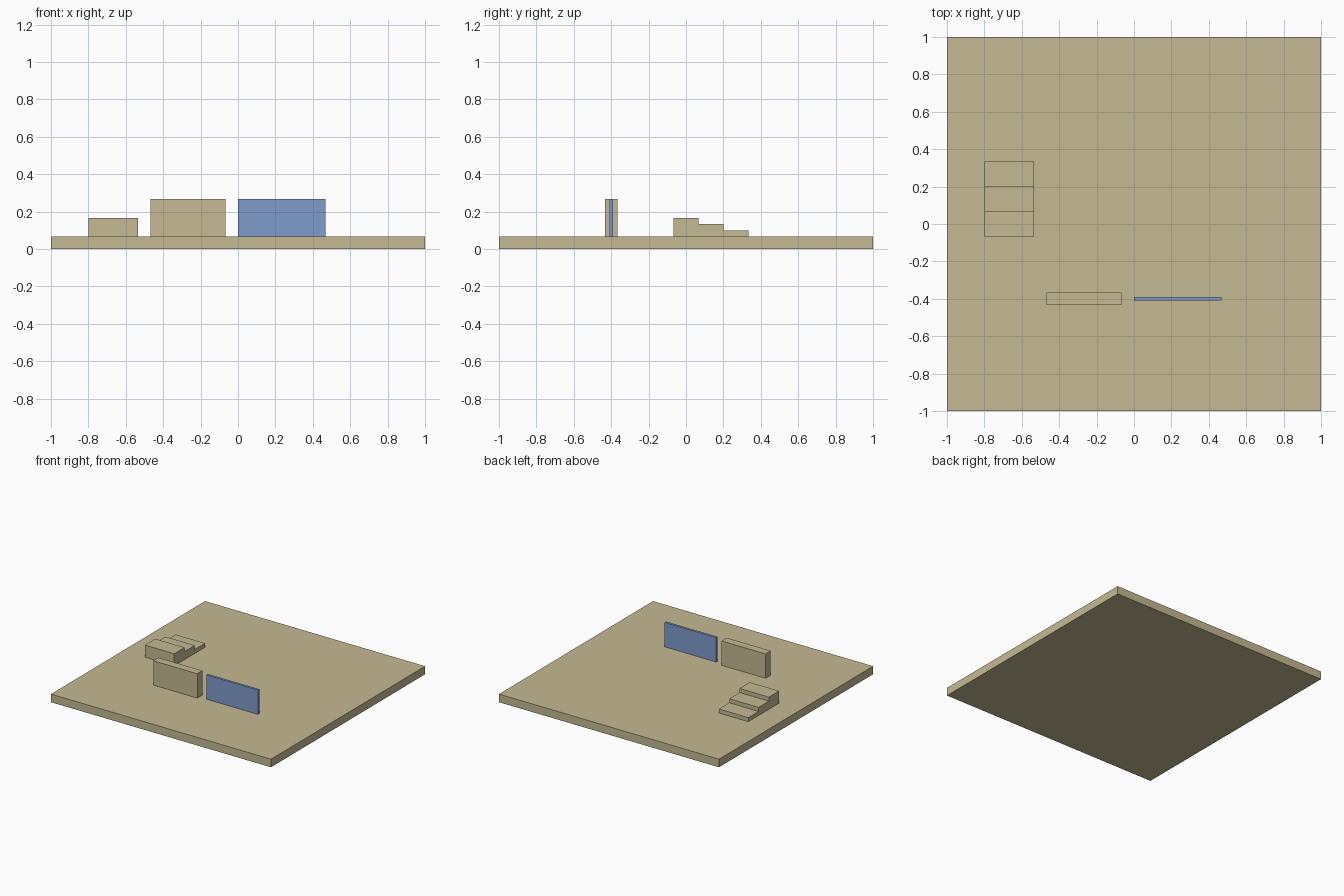
import bpy
import bmesh

default = bpy.data.objects.get("Cube")
if default:
    bpy.data.objects.remove(default, do_unlink=True)


def make_material(name, rgb):
    mat = bpy.data.materials.new(name)
    mat.use_nodes = True
    color = (*rgb, 1.0)
    mat.diffuse_color = color
    mat.node_tree.nodes["Principled BSDF"].inputs["Base Color"].default_value = color
    return mat


def extrude_profile(name, profile, x0, x1, mat):
    """Solid from a (y, z) outline swept along x."""
    bm = bmesh.new()
    face = bm.faces.new([bm.verts.new((x0, y, z)) for y, z in profile])
    swept = bmesh.ops.extrude_face_region(bm, geom=[face])["geom"]
    verts = [v for v in swept if isinstance(v, bmesh.types.BMVert)]
    bmesh.ops.translate(bm, verts=verts, vec=(x1 - x0, 0, 0))
    bmesh.ops.recalc_face_normals(bm, faces=bm.faces)
    mesh = bpy.data.meshes.new(name)
    bm.to_mesh(mesh)
    bm.free()
    mesh.materials.append(mat)
    obj = bpy.data.objects.new(name, mesh)
    bpy.context.collection.objects.link(obj)
    return obj


def box(name, x, y, z, mat):
    outline = [(y[0], z[0]), (y[1], z[0]), (y[1], z[1]), (y[0], z[1])]
    return extrude_profile(name, outline, x[0], x[1], mat)


sand = make_material("sand", (0.552, 0.491, 0.287))
blue = make_material("blue", (0.216, 0.332, 0.604))

U = 1 / 15          # module that all parts are sized by
TOP = U             # upper surface of the ground slab
WALL_Y = -6 * U     # centre line of wall and panel

# Ground slab
box("ground_slab", (-1, 1), (-1, 1), (0, TOP), sand)

# Solid wall and thin blue panel in line with it
box("wall", (-7 * U, -U), (WALL_Y - U / 2, WALL_Y + U / 2), (TOP, 4 * U), sand)
box("blue_panel", (0, 7 * U), (WALL_Y - 0.01, WALL_Y + 0.01), (TOP, 4 * U), blue)

# Stairs descending toward the back
STEPS, TREAD, RISE = 3, 2 * U, U / 2
outline = [(-U, TOP)]
for i in range(STEPS):
    z = TOP + (STEPS - i) * RISE
    outline += [(-U + i * TREAD, z), (-U + (i + 1) * TREAD, z)]
outline.append((-U + STEPS * TREAD, TOP))
extrude_profile("stairs", outline, -12 * U, -8 * U, sand)
